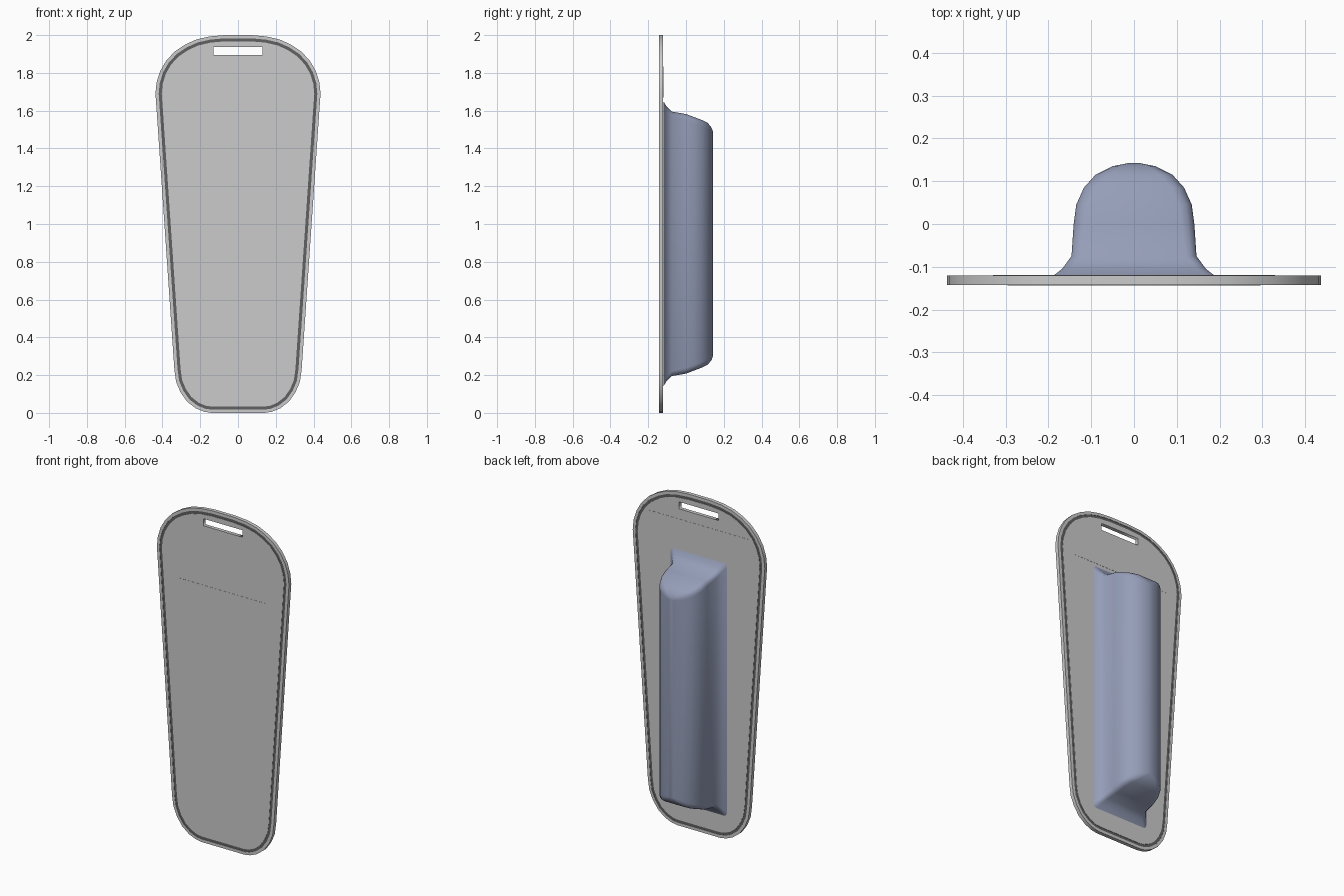
import bpy, bmesh, math
from mathutils import Vector

if "Cube" in bpy.data.objects:
    bpy.data.objects.remove(bpy.data.objects["Cube"])

FRONT, BACK = -0.1425, -0.1205      # card faces along y


def mirror(half):
    """Closed loop from a right-hand half listed top to bottom."""
    return half + [(-x, z) for x, z in reversed(half)]


def inset(loop, d):
    """Offset a clockwise loop inwards by d."""
    out = []
    n = len(loop)
    for i in range(n):
        p, a, b = Vector(loop[i]), Vector(loop[i - 1]), Vector(loop[(i + 1) % n])
        t0, t1 = (p - a).normalized(), (b - p).normalized()
        n0, n1 = Vector((t0.y, -t0.x)), Vector((t1.y, -t1.x))
        m = (n0 + n1).normalized()
        q = p + m * d / max(m.dot(n0), 0.3)
        out.append((q.x, q.y))
    return out


def rect(x0, x1, z0, z1):
    return [(x0, z1), (x1, z1), (x1, z0), (x0, z0)]


def slab(name, loops, y0, y1):
    """Flat sheet in the xz plane; loops after the first are holes."""
    cu = bpy.data.curves.new(name, 'CURVE')
    cu.dimensions = '2D'
    cu.fill_mode = 'BOTH'
    cu.extrude = (y1 - y0) / 2
    for loop in loops:
        sp = cu.splines.new('POLY')
        sp.points.add(len(loop) - 1)
        for pt, (x, z) in zip(sp.points, loop):
            pt.co = (x, z, 0, 1)
        sp.use_cyclic_u = True
    ob = bpy.data.objects.new(name, cu)
    bpy.context.collection.objects.link(ob)
    ob.rotation_euler = (math.pi / 2, 0, 0)
    ob.location.y = (y0 + y1) / 2
    bpy.ops.object.select_all(action='DESELECT')
    ob.select_set(True)
    bpy.context.view_layer.objects.active = ob
    bpy.ops.object.convert(target='MESH')
    ob = bpy.context.object
    bm = bmesh.new()
    bm.from_mesh(ob.data)
    bmesh.ops.remove_doubles(bm, verts=bm.verts, dist=1e-5)
    bmesh.ops.recalc_face_normals(bm, faces=bm.faces)
    bm.to_mesh(ob.data)
    bm.free()
    return ob


# Tapered card outline, right half from top to bottom
outline = mirror([(0.07, 2.0), (0.15, 1.993), (0.22, 1.977), (0.28, 1.95),
                  (0.335, 1.913), (0.38, 1.865), (0.412, 1.81), (0.431, 1.75),
                  (0.437, 1.69), (0.432, 1.62), (0.337, 0.23), (0.328, 0.165),
                  (0.305, 0.11), (0.27, 0.06), (0.225, 0.025), (0.18, 0.006),
                  (0.14, 0.0)])
groove_out, groove_in = inset(outline, 0.017), inset(outline, 0.033)
slot = rect(-0.13, 0.13, 1.895, 1.937)

# Card: rim, shallow groove and main sheet with hanging slot
slab("card_rim", [outline, groove_out], FRONT, BACK)
groove = slab("card_groove", [groove_out, groove_in], FRONT + 0.002, BACK - 0.002)
slab("card_sheet", [groove_in, slot], FRONT, BACK)
dark = bpy.data.materials.new("dark_grey")
dark.diffuse_color = (0.12, 0.12, 0.12, 1)
dark.use_nodes = True
dark.node_tree.nodes["Principled BSDF"].inputs["Base Color"].default_value = dark.diffuse_color
groove.data.materials.append(dark)

# Raised label panels, front and back
slab("front_label", [rect(-0.295, 0.295, 0.96, 1.54)], FRONT - 0.001, FRONT)
slab("back_label", [rect(-0.33, 0.33, 1.67, 1.835)], BACK, BACK + 0.001)

# Blister bubble: (y, half width, bottom z, top z, corner size)
levels = [(-0.1195, 0.187, 0.14, 1.65, 0.02), (-0.105, 0.168, 0.165, 1.625, 0.02),
          (-0.075, 0.146, 0.195, 1.595, 0.025), (0.0, 0.141, 0.208, 1.582, 0.03),
          (0.045, 0.135, 0.225, 1.565, 0.03), (0.085, 0.117, 0.24, 1.55, 0.03),
          (0.115, 0.09, 0.255, 1.535, 0.03), (0.135, 0.05, 0.28, 1.51, 0.02),
          (0.1425, 0.012, 0.30, 1.49, 0.005)]
bm = bmesh.new()
rings = []
for y, w, z0, z1, c in levels:
    ring = []
    for cx, cz, start in ((w - c, z1 - c, 0), (c - w, z1 - c, 90),
                          (c - w, z0 + c, 180), (w - c, z0 + c, 270)):
        for k in range(4):
            a = math.radians(start + 30 * k)
            ring.append(bm.verts.new((cx + c * math.cos(a), y, cz + c * math.sin(a))))
    rings.append(ring)
for lo, hi in zip(rings, rings[1:]):
    for i in range(16):
        j = (i + 1) % 16
        bm.faces.new((lo[i], lo[j], hi[j], hi[i]))
bm.faces.new(rings[-1])
bmesh.ops.recalc_face_normals(bm, faces=bm.faces)
if max(bm.faces, key=lambda f: f.calc_center_median().y).normal.y < 0:
    bmesh.ops.reverse_faces(bm, faces=bm.faces)
me = bpy.data.meshes.new("blister")
bm.to_mesh(me)
bm.free()
me.shade_smooth()
plastic = bpy.data.materials.new("blue_plastic")
plastic.diffuse_color = (0.30, 0.34, 0.48, 1)
plastic.use_nodes = True
plastic.node_tree.nodes["Principled BSDF"].inputs["Base Color"].default_value = plastic.diffuse_color
me.materials.append(plastic)
bpy.context.collection.objects.link(bpy.data.objects.new("blister", me))
